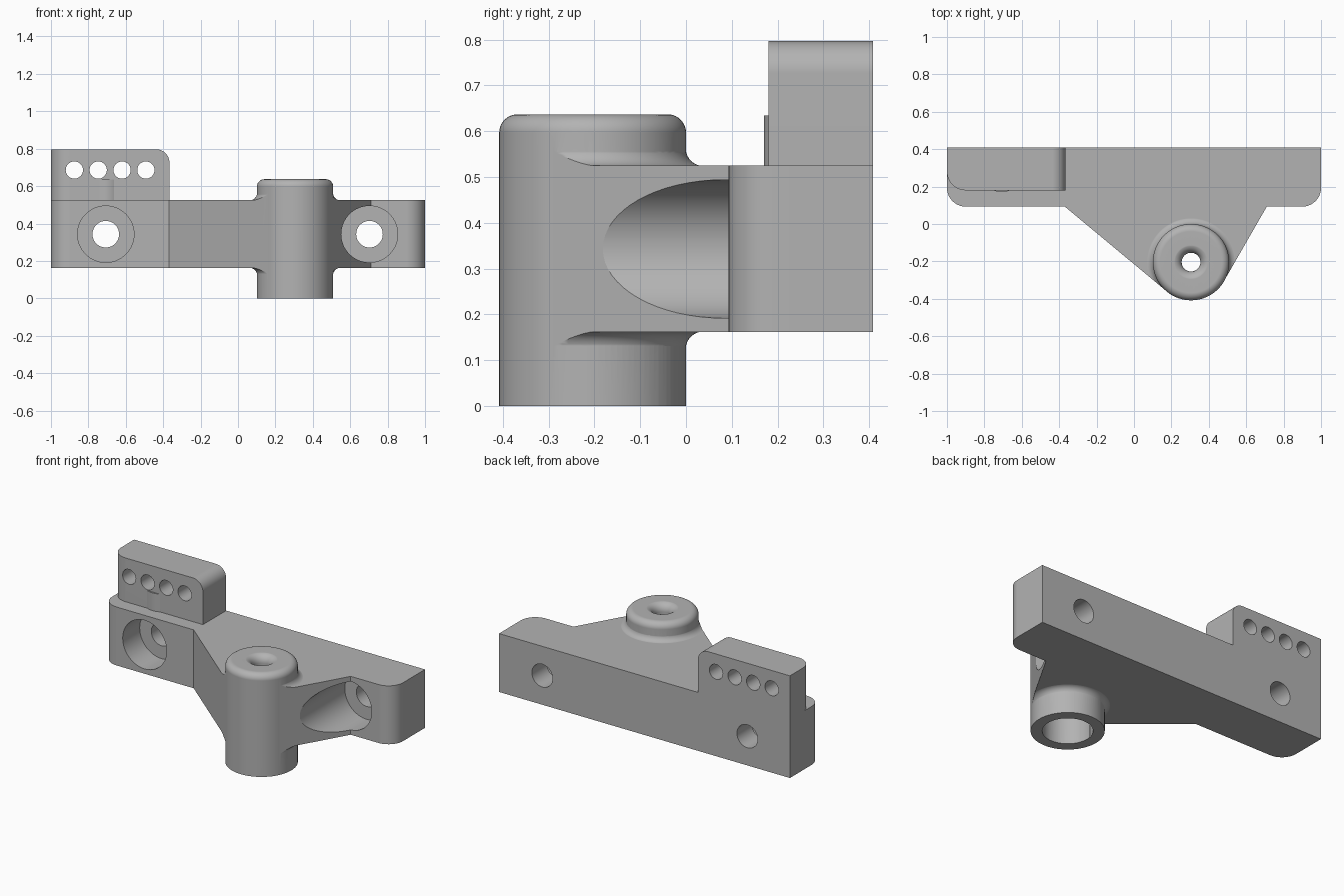
import bpy, bmesh, math
from mathutils import Vector, Matrix

cube = bpy.data.objects.get("Cube")
if cube:
    bpy.data.objects.remove(cube, do_unlink=True)

grey = bpy.data.materials.new("machined grey")
grey.use_nodes = True
COLOUR = (0.45, 0.45, 0.45, 1)
grey.diffuse_color = COLOUR
grey.node_tree.nodes["Principled BSDF"].inputs["Base Color"].default_value = COLOUR

# Shared dimensions
Z_LOW, Z_TOP = 0.162, 0.525
BOSS = Vector((0.305, -0.204))
R, H, F = 0.204, 0.637, 0.04
BACK, FRONT = 0.408, 0.093
BOLT_Z = 0.343


def finish(bm, name):
    bmesh.ops.remove_doubles(bm, verts=bm.verts, dist=1e-5)
    bmesh.ops.recalc_face_normals(bm, faces=bm.faces)
    mesh = bpy.data.meshes.new(name)
    bm.to_mesh(mesh)
    bm.free()
    mesh.materials.append(grey)
    ob = bpy.data.objects.new(name, mesh)
    bpy.context.collection.objects.link(ob)
    return ob


def prism(name, pts, z0, z1):
    bm = bmesh.new()
    face = bm.faces.new([bm.verts.new((p[0], p[1], z0)) for p in pts])
    ext = bmesh.ops.extrude_face_region(bm, geom=[face])["geom"]
    verts = [g for g in ext if isinstance(g, bmesh.types.BMVert)]
    bmesh.ops.translate(bm, verts=verts, vec=(0, 0, z1 - z0))
    return finish(bm, name)


def lathe(name, pts, steps=96):
    """Closed (radius, height) outline turned about the boss axis."""
    bm = bmesh.new()
    verts = [bm.verts.new((BOSS.x + r, BOSS.y, z)) for r, z in pts]
    edges = [bm.edges.new((a, b)) for a, b in zip(verts, verts[1:])]
    bmesh.ops.spin(bm, geom=verts + edges, cent=(BOSS.x, BOSS.y, 0), axis=(0, 0, 1),
                   angle=math.tau, steps=steps, use_merge=False)
    return finish(bm, name)


def rod(name, x, z, radius, y0, y1):
    """Cylinder lying along y."""
    bm = bmesh.new()
    place = Matrix.Translation((x, (y0 + y1) / 2, z)) @ Matrix.Rotation(math.pi / 2, 4, "X")
    bmesh.ops.create_cone(bm, cap_ends=True, segments=64, radius1=radius, radius2=radius,
                          depth=y1 - y0, matrix=place)
    return finish(bm, name)


def arc(cx, cy, r, a0, a1, n=10):
    return [(cx + r * math.cos(math.radians(a0 + (a1 - a0) * i / n)),
             cy + r * math.sin(math.radians(a0 + (a1 - a0) * i / n))) for i in range(n + 1)]


def combine(ob, tool, operation):
    mod = ob.modifiers.new("combine", "BOOLEAN")
    mod.operation, mod.object, mod.solver = operation, tool, "EXACT"
    bpy.context.view_layer.objects.active = ob
    bpy.ops.object.modifier_apply(modifier=mod.name)
    bpy.data.objects.remove(tool, do_unlink=True)


def smooth(ob):
    bpy.ops.object.select_all(action="DESELECT")
    ob.select_set(True)
    bpy.context.view_layer.objects.active = ob
    bpy.ops.object.shade_smooth_by_angle(angle=math.radians(30))
    mod = ob.modifiers.new("flat face normals", "WEIGHTED_NORMAL")
    mod.keep_sharp = True


def tangent(corner, side):
    """Point where a line from the corner touches the boss."""
    d = Vector(corner) - BOSS
    r = R - 0.001
    a = math.atan2(d.y, d.x) + side * math.acos(r / d.length)
    return BOSS.x + r * math.cos(a), BOSS.y + r * math.sin(a)


# Plate with rounded ends, narrowing towards the boss
left_corner, right_corner = (0.71, FRONT), (-0.37, FRONT)
outline = [(1, BACK), (-1, BACK)]
outline += arc(-0.9, FRONT + 0.1, 0.1, 180, 270)
outline += [right_corner, tangent(right_corner, 1), tangent(left_corner, -1), left_corner]
outline += arc(0.9, FRONT + 0.1, 0.1, 270, 360)
body = prism("bracket_body", [(-2, -1), (2, -1), (2, 1), (-2, 1)], Z_LOW, Z_TOP)

# Fillets round the boss, trimmed to the plate outline
rim = R + F - 0.001
fillet = [(0, Z_LOW - F)]
fillet += arc(rim, Z_LOW - F + 0.001, F, 180, 90)
fillet += [(rim + 0.01, Z_LOW + 0.02), (rim + 0.01, Z_TOP - 0.02)]
fillet += arc(rim, Z_TOP + F - 0.001, F, 270, 180)
fillet += [(0, Z_TOP + F)]
combine(body, lathe("fillet", fillet), "UNION")
combine(body, prism("trim", outline, -0.2, 0.9), "INTERSECT")

# Round boss with a softened top edge
boss = [(0, 0), (R, 0)] + arc(R - F, H - F, F, 0, 90) + [(0, H)]
combine(body, lathe("boss", boss), "UNION")

# Wide bore from below, small rounded hole at the top
bore = [(0, -0.1), (0.14, -0.1)] + arc(0.1, 0.44, 0.04, 0, 90, 6)
bore += [(0.05, 0.48)] + arc(0.1, H - 0.049, 0.05, 180, 90) + [(0.1, H + 0.1), (0, H + 0.1)]
combine(body, lathe("bore", bore), "DIFFERENCE")

# Counterbored bolt holes
for x in (-0.707, 0.703):
    combine(body, rod("counterbore", x, BOLT_Z, 0.151, -0.7, 0.26), "DIFFERENCE")
    combine(body, rod("bolt_hole", x, BOLT_Z, 0.071, 0.1, 0.6), "DIFFERENCE")
smooth(body)

# Raised tab with two rounded edges
X0, X1, Y0, TAB_TOP = -1, -0.367, 0.18, 0.797
bm = bmesh.new()
bmesh.ops.create_cube(bm, size=1, matrix=Matrix.Translation(
    ((X0 + X1) / 2, (Y0 + BACK) / 2, (Z_TOP + TAB_TOP) / 2))
    @ Matrix.Diagonal((X1 - X0, BACK - Y0, TAB_TOP - Z_TOP, 1)))


def edge_where(test):
    return [e for e in bm.edges if all(test(v.co) for v in e.verts)]


for test, width in ((lambda c: c.x < X0 + 0.01 and c.y < Y0 + 0.01, 0.1),
                    (lambda c: c.x > X1 - 0.01 and c.z > TAB_TOP - 0.01, 0.07)):
    bmesh.ops.bevel(bm, geom=edge_where(test), offset=width, segments=12,
                    profile=0.5, affect="EDGES")
tab = finish(bm, "raised_tab")

# Row of four small holes
for i in range(4):
    combine(tab, rod("tab_hole", -0.875 + 0.1275 * i, 0.686, 0.046, 0, 0.6), "DIFFERENCE")
smooth(tab)

# Slight round bulge at the foot of the tab
bulge = prism("tab_bulge", arc(-0.707, 0.27, 0.1, 0, 354, 59), Z_TOP, 0.635)
smooth(bulge)
